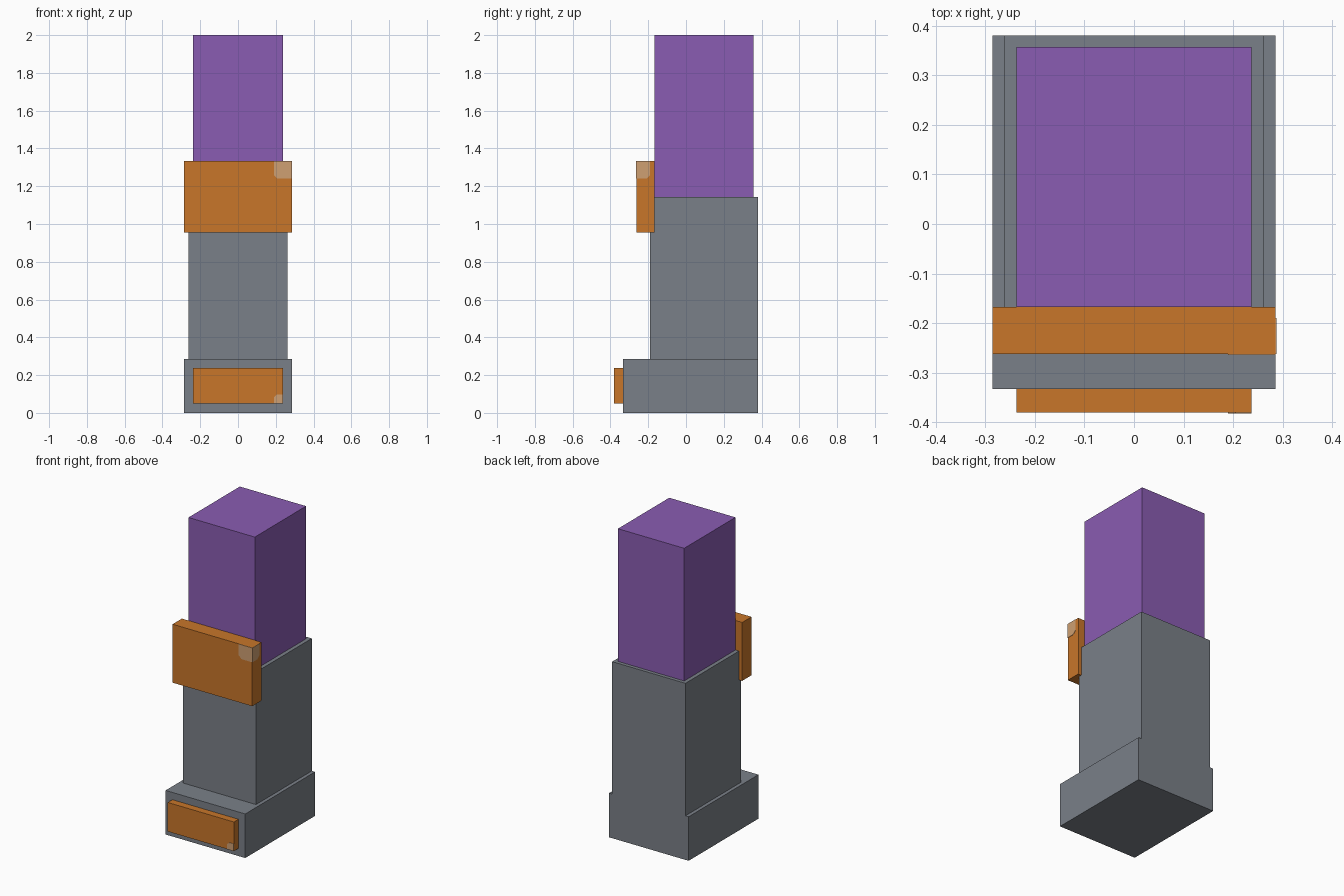
import bpy
import bmesh
from mathutils import Vector

if "Cube" in bpy.data.objects:
    bpy.data.objects.remove(bpy.data.objects["Cube"])


def material(name, rgb):
    m = bpy.data.materials.new(name)
    m.diffuse_color = (*rgb, 1)
    m.use_nodes = True
    m.node_tree.nodes["Principled BSDF"].inputs["Base Color"].default_value = m.diffuse_color
    return m


GREY = material("grey", (0.195, 0.216, 0.246))
PURPLE = material("purple", (0.254, 0.107, 0.445))
ORANGE = material("orange", (0.578, 0.181, 0.023))
TAN = material("pale_tan", (0.62, 0.35, 0.17))


def finish(name, bm, mat):
    bmesh.ops.recalc_face_normals(bm, faces=bm.faces)
    mesh = bpy.data.meshes.new(name)
    bm.to_mesh(mesh)
    bm.free()
    mesh.materials.append(mat)
    bpy.context.collection.objects.link(bpy.data.objects.new(name, mesh))


def box(name, half_x, y, z, mat):
    """Box centred on x, given its y and z ranges."""
    bm = bmesh.new()
    bmesh.ops.create_cube(bm, size=1)
    for v in bm.verts:
        v.co = (2 * half_x * v.co.x,
                y[0] if v.co.y < 0 else y[1],
                z[0] if v.co.z < 0 else z[1])
    finish(name, bm, mat)


def patch(name, points, depth, mat):
    """Thin plate: an outline extruded along depth."""
    bm = bmesh.new()
    face = bm.faces.new([bm.verts.new(p) for p in points])
    ext = bmesh.ops.extrude_face_region(bm, geom=[face], use_keep_orig=True)
    for v in ext["geom"]:
        if isinstance(v, bmesh.types.BMVert):
            v.co += Vector(depth)
    finish(name, bm, mat)


# Stacked tower
box("base", 0.285, (-0.333, 0.38), (0, 0.285), GREY)
box("body", 0.262, (-0.19, 0.38), (0.285, 1.142), GREY)
box("upper_column", 0.237, (-0.167, 0.357), (1.142, 2.0), PURPLE)

# Front plates
box("upper_plate", 0.285, (-0.262, -0.167), (0.955, 1.333), ORANGE)
box("lower_plate", 0.237, (-0.38, -0.333), (0.05, 0.238), ORANGE)

# Pale corner marks with one clipped corner
T = 0.002
front = [(0.285, 1.333), (0.19, 1.333), (0.19, 1.26), (0.21, 1.24), (0.285, 1.24)]
patch("upper_front_mark", [(x, -0.262, z) for x, z in front], (0, -T, 0), TAN)
side = [(-0.262, 1.333), (-0.19, 1.333), (-0.19, 1.26), (-0.21, 1.24), (-0.262, 1.24)]
patch("upper_side_mark", [(0.285, y, z) for y, z in side], (T, 0, 0), TAN)
low = [(0.237, 0.05), (0.237, 0.097), (0.205, 0.097), (0.19, 0.083), (0.19, 0.05)]
patch("lower_front_mark", [(x, -0.38, z) for x, z in low], (0, -T, 0), TAN)
